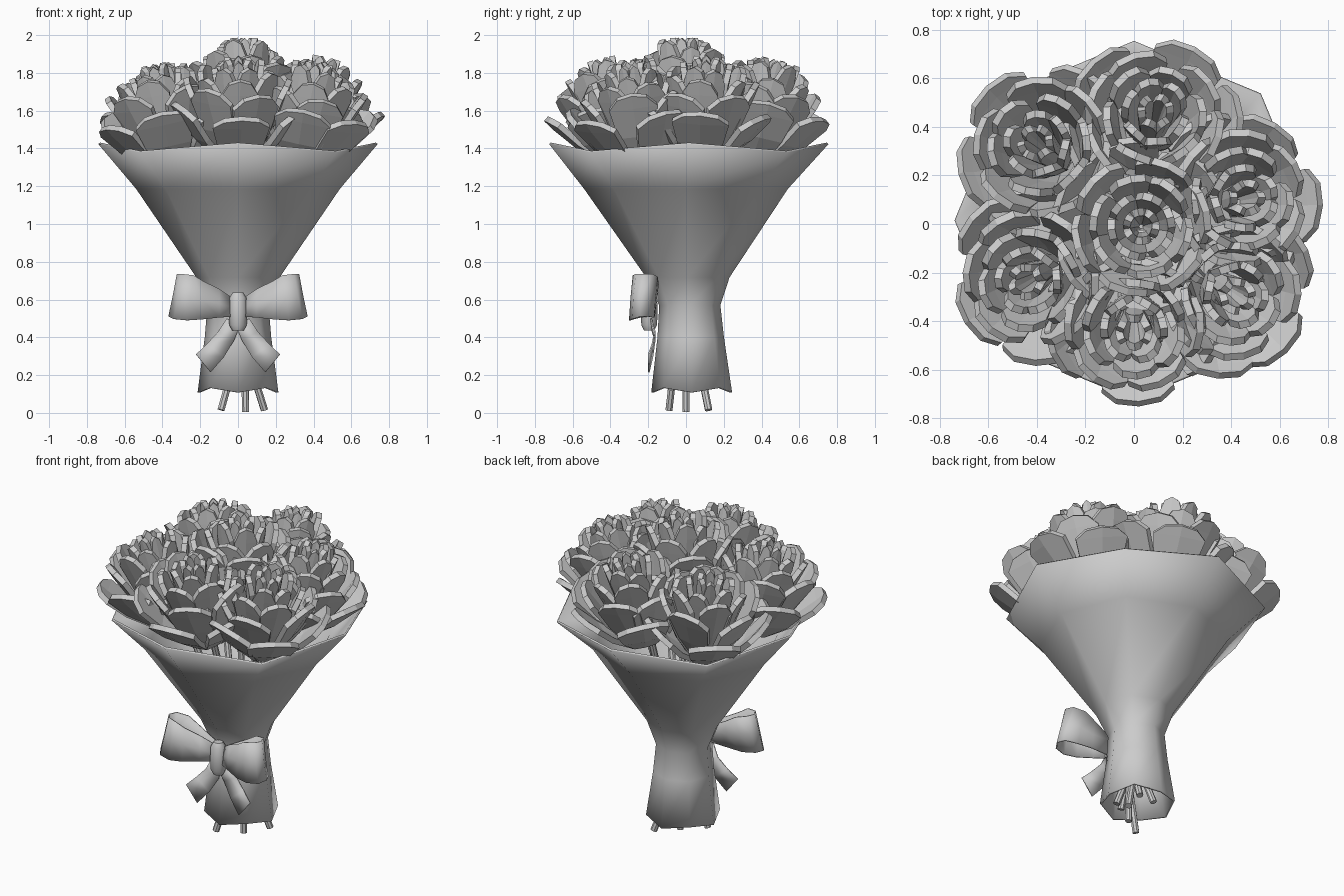
import bpy, math, random
from mathutils import Vector, Matrix

if "Cube" in bpy.data.objects:
    bpy.data.objects.remove(bpy.data.objects["Cube"])

random.seed(4)


def make(name, verts, faces, thick=0.0, smooth=None, offset=0.0):
    me = bpy.data.meshes.new(name)
    me.from_pydata([tuple(v) for v in verts], [], faces)
    me.update()
    ob = bpy.data.objects.new(name, me)
    bpy.context.collection.objects.link(ob)
    if thick:
        m = ob.modifiers.new("thickness", 'SOLIDIFY')
        m.thickness = thick
        m.offset = offset
    if smooth:
        bpy.ops.object.select_all(action='DESELECT')
        ob.select_set(True)
        bpy.context.view_layer.objects.active = ob
        bpy.ops.object.shade_smooth_by_angle(angle=math.radians(smooth))
    return ob


def grid_faces(rows, cols, closed=False, base=0):
    n = cols if closed else cols - 1
    return [(base + r * cols + c, base + r * cols + (c + 1) % cols,
             base + (r + 1) * cols + (c + 1) % cols, base + (r + 1) * cols + c)
            for r in range(rows - 1) for c in range(n)]


# Paper wrap: eight-sided flared cone, (radius, z, centre y, rim wave)
profile = [(0.208, 0.12, 0.03, -0.012), (0.170, 0.40, 0.025, 0), (0.156, 0.57, 0.02, 0),
           (0.215, 0.72, 0.01, 0), (0.535, 1.19, 0.0, 0), (0.735, 1.405, 0.015, 0.022)]
wv = []
for r, z, cy, wave in profile:
    for i in range(8):
        a = math.radians(45 * i)
        wv.append((r * math.cos(a), cy + r * math.sin(a), z + (wave if i % 2 == 0 else -wave)))
make("paper_wrap", wv, grid_faces(len(profile), 8, True), 0.012, 50)

# Roses: rings of petals (count, rim radius, rim height, width)
RINGS = [(6, 0.06, 0.0, 0.07), (6, 0.125, -0.025, 0.13), (6, 0.20, -0.07, 0.19),
         (6, 0.275, -0.125, 0.255), (6, 0.36, -0.235, 0.30)]
# petal rows (height fraction, radius fraction, width fraction)
ROWS = [(0.0, 0.25, 0.4), (0.45, 0.66, 0.8), (0.83, 0.91, 1.0), (0.96, 1.0, 0.62)]


def rose(name, pos, lean, spin, rings):
    top = Vector(pos)
    out = Vector((pos[0], pos[1], 0))
    axis = Vector((0, 0, 1))
    if lean:
        axis = (axis + out.normalized() * math.tan(math.radians(lean))).normalized()
    rot = Matrix.Translation(top) @ axis.to_track_quat('Z', 'Y').to_matrix().to_4x4()
    verts, faces = [], []
    for k, (n, rim, high, width) in enumerate(rings):
        for i in range(n):
            a = spin + 2 * math.pi * (i + 0.5 * (k % 2)) / n + random.uniform(-0.15, 0.15)
            er = Vector((math.cos(a), math.sin(a), 0))
            et = Vector((-math.sin(a), math.cos(a), 0))
            h = high + random.uniform(-0.03, 0.02) * (k > 0)
            low = -0.55
            faces += grid_faces(len(ROWS), 3, base=len(verts))
            for t, rf, wf in ROWS:
                for u in (-1, 0, 1):
                    w = width * wf / 2
                    r = rim * rf - abs(u) * 0.13 * w
                    z = low + (h - low) * (t + (0.04 if u == 0 and t > 0.9 else 0))
                    verts.append(rot @ (er * r + et * (u * w) + Vector((0, 0, z))))
    return make(name, verts, faces, 0.032)


heads = [(0.03, -0.01, 1.985), (0.09, 0.47, 1.87), (-0.41, 0.34, 1.84), (0.47, 0.11, 1.88),
         (0.43, -0.30, 1.85), (0.0, -0.45, 1.875), (-0.45, -0.24, 1.84)]
for i, p in enumerate(heads):
    rose("rose_%d" % (i + 1), p, 0 if i == 0 else 14, math.atan2(p[1], p[0]), RINGS)

# Stems: three reach the ground, the others end inside the wrap
feet = [(0.04, 0.0, 0.004), (0.03, -0.08, 0.12), (0.08, -0.06, 0.13), (-0.09, -0.09, 0.015),
        (-0.07, 0.09, 0.13), (0.04, 0.10, 0.13), (0.14, 0.12, 0.015)]
for i, (p, f) in enumerate(zip(heads, feet)):
    a = Vector(f)
    b = Vector((p[0] * 0.65, p[1] * 0.65, p[2] - 0.45))
    d = b - a
    bpy.ops.mesh.primitive_cylinder_add(vertices=8, radius=0.02, depth=d.length, location=(a + b) / 2)
    s = bpy.context.object
    s.rotation_euler = d.to_track_quat('Z', 'Y').to_euler()
    s.name = "stem_%d" % (i + 1)

# Bow loops: teardrop bands (x, y, bottom z, top z)
LOOP = [(0.02, -0.19, 0.51, 0.60), (0.10, -0.235, 0.505, 0.655), (0.19, -0.275, 0.495, 0.70),
        (0.27, -0.29, 0.49, 0.728), (0.33, -0.275, 0.497, 0.735), (0.355, -0.235, 0.51, 0.735),
        (0.335, -0.19, 0.51, 0.735), (0.27, -0.165, 0.505, 0.72), (0.17, -0.16, 0.51, 0.68),
        (0.02, -0.165, 0.51, 0.60)]
# Bow tails (x and z of both edges, y)
TAIL = [(-0.01, 0.46, 0.06, 0.50, -0.185), (0.02, 0.385, 0.105, 0.43, -0.165),
        (0.075, 0.295, 0.165, 0.365, -0.178), (0.145, 0.215, 0.222, 0.31, -0.197)]
for side, s in (("left", -1), ("right", 1)):
    lv = []
    for x, y, z0, z1 in LOOP:
        xb = 0.01 if x > 0.3 else 0
        xt = -0.035 if x > 0.25 else 0
        lv += [(s * (x + xb), y - 0.008, z0), (s * (x + xt * 0.4), y, (z0 + z1) / 2),
               (s * (x + xt), y + 0.012, z1)]
    make("bow_loop_" + side, lv, grid_faces(len(LOOP), 3), 0.008, 60)
    tv = []
    for xa, za, xb, zb, y in TAIL:
        tv += [(s * xa, y, za), (s * xb, y, zb)]
    make("bow_tail_" + side, tv, grid_faces(len(TAIL), 2), 0.008, 60)

# Bow knot: small barrel around the middle
kp = [(0.030, 0.435), (0.046, 0.465), (0.050, 0.535), (0.046, 0.61), (0.028, 0.637)]
kv = [(r * math.cos(math.pi * i / 4), -0.195 + 0.9 * r * math.sin(math.pi * i / 4), z)
      for r, z in kp for i in range(8)]
kf = grid_faces(len(kp), 8, True)
kf += [tuple(range(7, -1, -1)), tuple(range(32, 40))]
make("bow_knot", kv, kf, smooth=50)
